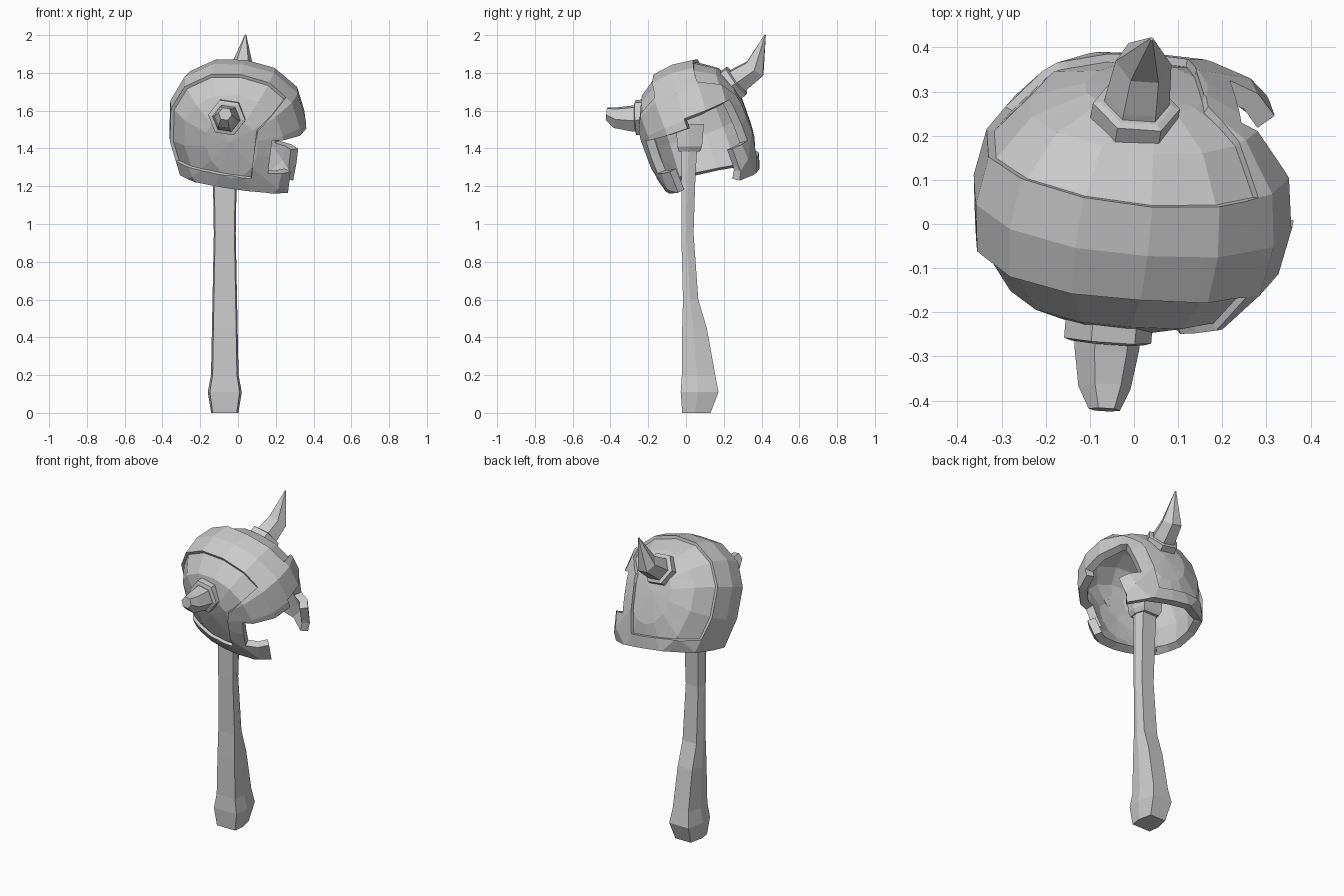
import bpy, bmesh
from math import radians, cos, sin, tau
from mathutils import Matrix, Vector

cube = bpy.data.objects.get("Cube")
if cube:
    bpy.data.objects.remove(cube)

grey = bpy.data.materials.new("plain grey")
grey.use_nodes = True
grey.diffuse_color = (0.6, 0.6, 0.6, 1)
grey.node_tree.nodes["Principled BSDF"].inputs["Base Color"].default_value = (0.6, 0.6, 0.6, 1)

# The helmet hangs tilted on top of the handle and looks along +x
TILT = (Matrix.Translation((-0.008, 0.047, 1.53)) @ Matrix.Rotation(radians(-7), 4, 'Z')
        @ Matrix.Rotation(radians(20), 4, 'X') @ Matrix.Rotation(radians(9), 4, 'Y'))

BROW, NOSE, CHEEK, RIM, BOTTOM = 0.08, 0.03, -0.155, -0.225, -0.3
EYE_X, CHEEK_X, BORDER_X = 0.21, 0.315, 0.13
CREST, RIM_SLOPE = 0.13, 0.15


def add_object(name, bm, matrix=Matrix()):
    mesh = bpy.data.meshes.new(name)
    bm.to_mesh(mesh)
    bm.free()
    mesh.materials.append(grey)
    obj = bpy.data.objects.new(name, mesh)
    obj.matrix_world = matrix
    bpy.context.collection.objects.link(obj)
    return obj


def in_opening(c):
    brow = BROW if c.y > 0 else NOSE
    eyes = c.x > EYE_X and CHEEK < c.z < brow
    gap = c.x > CHEEK_X and c.z <= CHEEK
    return eyes or gap


def in_trim(c):
    border = BORDER_X + 0.8 * max(c.z - BROW, 0)
    return abs(c.y) < CREST or c.z + RIM_SLOPE * c.y < RIM or c.x > border


def helmet_surface(name, keep, thickness, offset):
    bm = bmesh.new()
    bmesh.ops.create_uvsphere(bm, u_segments=14, v_segments=8, radius=1,
                              matrix=Matrix.Rotation(radians(90), 4, 'X'))
    # Slightly boxy dome, longer below and swept forward at the cheeks
    for v in bm.verts:
        v.co /= sum(abs(k) ** 2.4 for k in v.co) ** (1 / 2.4)
        low = v.co.z < 0
        sweep = 0.15 * (1 + max(v.co.x, 0)) if low else 0
        v.co = Vector((v.co.x * 0.35, v.co.y * 0.28, v.co.z * (0.5 if low else 0.32)))
        v.co.x -= sweep * v.co.z
    # Cut lines for the face opening, rim and panel borders
    cuts = [((0, 0, h), (0, 0, 1)) for h in (BROW, NOSE, CHEEK)]
    cuts += [((0, 0, h), (0, RIM_SLOPE, 1)) for h in (RIM, BOTTOM)]
    cuts += [((x, 0, 0), (1, 0, 0)) for x in (EYE_X, CHEEK_X, BORDER_X)]
    cuts.append(((BORDER_X, 0, BROW), (1, 0, -0.8)))
    for point, normal in cuts:
        bmesh.ops.bisect_plane(bm, geom=bm.verts[:] + bm.edges[:] + bm.faces[:],
                               plane_co=point, plane_no=normal,
                               clear_inner=point[2] == BOTTOM)
    drop = []
    for f in bm.faces:
        c = f.calc_center_median()
        if in_opening(c) or not keep(c):
            drop.append(f)
    bmesh.ops.delete(bm, geom=drop, context='FACES')
    bm.normal_update()
    obj = add_object(name, bm, TILT)
    mod = obj.modifiers.new("thickness", 'SOLIDIFY')
    mod.thickness = thickness
    mod.offset = offset


def loft(name, rings, matrix=Matrix()):
    """Skin rings of points, closing both ends."""
    bm = bmesh.new()
    loops = [[bm.verts.new(p) for p in ring] for ring in rings]
    n = len(loops[0])
    for a, b in zip(loops, loops[1:]):
        for i in range(n):
            j = (i + 1) % n
            bm.faces.new((a[i], a[j], b[j], b[i]))
    bm.faces.new(loops[0][::-1])
    bm.faces.new(loops[-1])
    bmesh.ops.recalc_face_normals(bm, faces=bm.faces)
    add_object(name, bm, matrix)


def hexagon(center, axis, radius):
    turn = Vector(axis).to_track_quat('Z', 'Y')
    return [Vector(center) + turn @ Vector((radius * cos(i * tau / 6), radius * sin(i * tau / 6), 0))
            for i in range(6)]


# Helmet shell and raised borders
helmet_surface("helmet_shell", lambda c: True, 0.03, -1)
helmet_surface("helmet_trim", in_trim, 0.018, 1)

# Horns: the left one is whole, the right one is a broken stub
OUT = Vector((0, 0.95, 0.3))
for side, label in ((1, "left"), (-1, "right")):
    flip = Vector((1, side, 1))

    def ring(y, z, axis, radius, x=-0.035):
        return hexagon(Vector((x, y, z)) * flip, Vector(axis) * flip, radius)

    loft(label + "_horn_collar", [ring(0.23, 0.12, OUT, 0.1), ring(0.285, 0.135, OUT, 0.1),
                                  ring(0.29, 0.137, OUT, 0.083)], TILT)
    rings = [ring(0.23, 0.118, OUT, 0.078), ring(0.305, 0.137, OUT, 0.074)]
    if side == 1:
        rings += [ring(0.4, 0.162, (0, 0.85, 0.5), 0.064),
                  ring(0.514, 0.311, (0, 0.7, 0.7), 0.004, -0.047)]
    else:
        rings += [ring(0.385, 0.172, (0, 0.85, 0.5), 0.06),
                  ring(0.425, 0.208, (0, 0.9, 0.45), 0.036)]
    loft(label + "_horn", rings, TILT)


# Handle: flat front, narrower back, swelling at the foot
def handle_ring(z, half_width, front, back, x=-0.07):
    mid = front + 0.45 * (back - front)
    outline = ((-0.88, front), (0.88, front), (1, mid), (0.75, back), (-0.75, back), (-1, mid))
    return [(x + half_width * w, y, z) for w, y in outline]


loft("handle", [handle_ring(*p) for p in (
    (0, 0.072, -0.02, 0.13), (0.11, 0.09, -0.028, 0.172), (0.2, 0.073, -0.022, 0.155),
    (0.45, 0.068, -0.02, 0.11), (0.6, 0.065, -0.016, 0.065), (0.95, 0.058, -0.025, 0.04),
    (1.25, 0.063, -0.025, 0.05), (1.42, 0.065, -0.025, 0.06))])

# Flared block at the top of the handle
loft("handle_head", [handle_ring(*p) for p in (
    (1.385, 0.07, -0.04, 0.075), (1.41, 0.085, -0.045, 0.085), (1.53, 0.09, -0.055, 0.095))])
